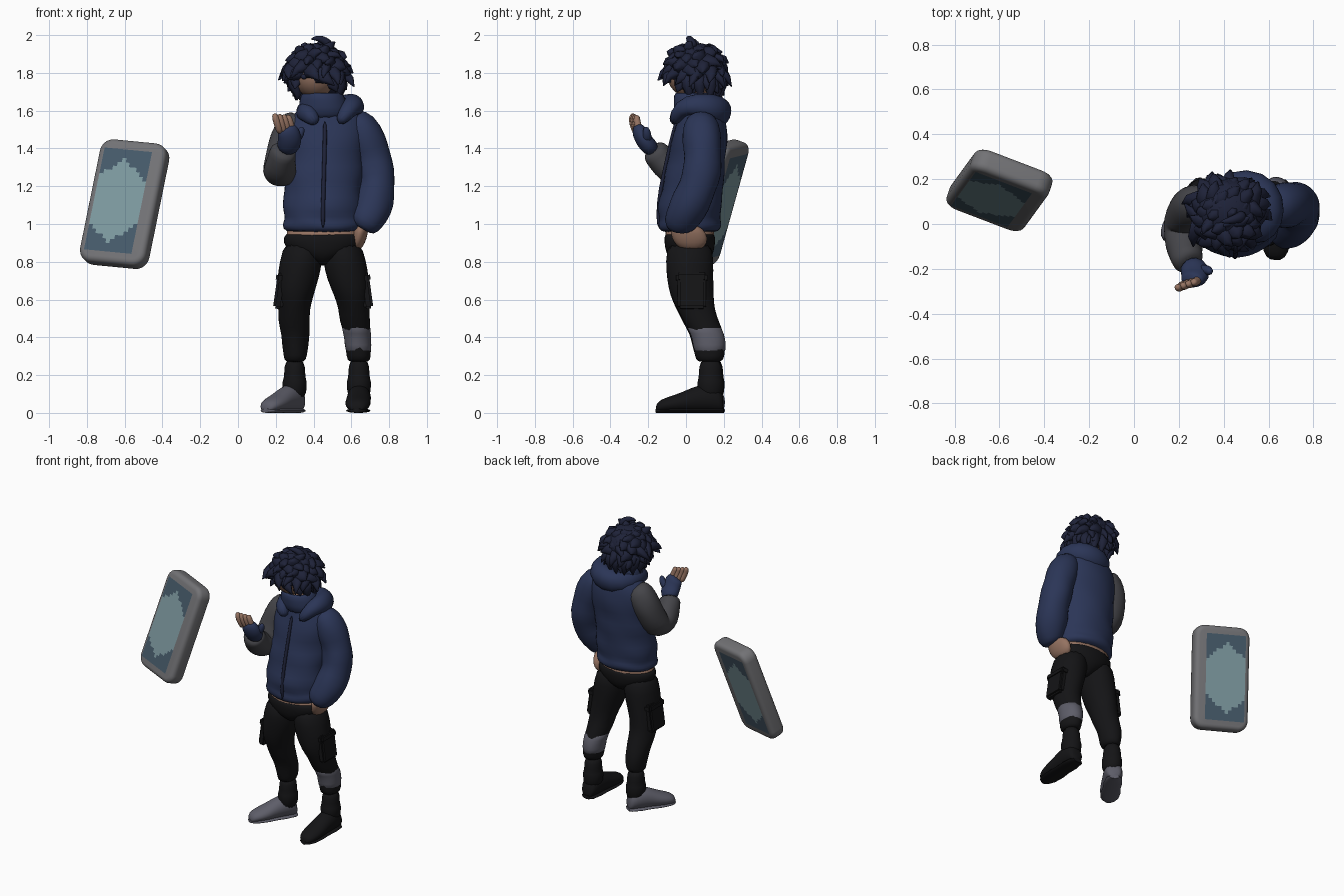
import bpy, bmesh, math, random
from mathutils import Vector as V, Matrix

random.seed(7)

def mat(name, r, g, b):
    m = bpy.data.materials.new(name)
    m.diffuse_color = (r, g, b, 1)
    return m

BLUE = mat("jacket_blue", .024, .036, .095)
DARK = mat("hair_navy", .013, .016, .04)
BLACK = mat("trouser_black", .007, .007, .008)
GREY = mat("sleeve_grey", .06, .06, .068)
LIGHT = mat("shoe_grey", .11, .11, .14)
SKIN = mat("skin", .30, .17, .12)
SHELL = mat("shell_grey", .17, .17, .18)
TEAL = mat("picture_teal", .20, .31, .34)
DEEP = mat("picture_deep_blue", .06, .10, .14)

def sweep(bm, rings, n=16, frame=None, side=(1, 0, 0), ripple=0.0):
    """Skin rings (x, y, z, rx, ry); frame = fixed (side, up), None = follow the path."""
    pts = [V(r[:3]) for r in rings]
    s, loops = V(side), []
    for i, r in enumerate(rings):
        if frame:
            s, u = V(frame[0]), V(frame[1])
        else:
            t = (pts[min(i + 1, len(pts) - 1)] - pts[max(i - 1, 0)]).normalized()
            s = (s - t * s.dot(t)).normalized()
            u = t.cross(s)
        loop = []
        for k in range(n):
            a = 2 * math.pi * k / n
            f = 1 + ripple * (math.sin(5 * a + 2.3 * i) + .6 * math.sin(3 * a - 1.7 * i))
            loop.append(bm.verts.new(pts[i] + s * math.cos(a) * r[3] * f + u * math.sin(a) * r[-1] * f))
        loops.append(loop)
    for a, b in zip(loops, loops[1:]):
        for k in range(n):
            bm.faces.new((a[k], a[(k + 1) % n], b[(k + 1) % n], b[k]))
    bm.faces.new(loops[0][::-1])
    bm.faces.new(loops[-1])

def finish(name, bm, m, sub=1):
    bmesh.ops.recalc_face_normals(bm, faces=bm.faces)
    for f in bm.faces:
        f.smooth = True
    me = bpy.data.meshes.new(name)
    bm.to_mesh(me)
    bm.free()
    ob = bpy.data.objects.new(name, me)
    bpy.context.collection.objects.link(ob)
    me.materials.append(m)
    if sub:
        ob.modifiers.new("smooth", "SUBSURF").levels = sub
        ob.modifiers["smooth"].render_levels = sub
    return ob

FLAT = ((1, 0, 0), (0, 1, 0))

def loft(name, rings, m, n=16, frame=None, ripple=0.0, sub=1, side=(1, 0, 0)):
    bm = bmesh.new()
    sweep(bm, rings, n, frame, side, ripple)
    return finish(name, bm, m, sub)

def ball(name, loc, size, m):
    bm = bmesh.new()
    bmesh.ops.create_uvsphere(bm, u_segments=20, v_segments=12, radius=1,
                              matrix=Matrix.Translation(loc) @ Matrix.Diagonal((*size, 1)))
    return finish(name, bm, m, 0)

def block(name, loc, size, m, rot=0.0, bevel=.012):
    bm = bmesh.new()
    bmesh.ops.create_cube(bm, size=1, matrix=Matrix.Translation(loc) @ Matrix.Rotation(rot, 4, 'Y')
                          @ Matrix.Diagonal((*size, 1)))
    bmesh.ops.bevel(bm, geom=bm.edges[:], offset=bevel, segments=2, affect='EDGES')
    return finish(name, bm, m, 0)

# Jacket body with puffy folds and a hem band
loft("jacket_body", [(.45, .02, .95, .185, .14), (.45, .02, .975, .215, .168), (.45, .02, 1.01, .212, .168),
     (.45, .02, 1.03, .203, .158), (.45, .02, 1.10, .222, .178), (.45, .035, 1.18, .196, .155),
     (.455, .043, 1.27, .216, .165), (.46, .058, 1.34, .196, .146), (.465, .07, 1.43, .218, .155),
     (.47, .08, 1.52, .215, .135), (.475, .085, 1.585, .18, .12), (.47, .07, 1.64, .12, .10)],
     BLUE, 24, FLAT, .026)
loft("jacket_zip", [(.45, -.142, .97, .012, .012), (.45, -.15, 1.1, .012, .012), (.455, -.117, 1.27, .012, .012),
     (.46, -.08, 1.43, .012, .012), (.46, -.05, 1.55, .012, .012)], DARK, 8, FLAT)

# Stand-up collar and the hood lying around the neck
loft("collar", [(.46, .06, 1.54, .15, .12), (.455, .055, 1.62, .135, .12), (.445, .045, 1.69, .115, .115),
     (.445, .045, 1.70, .09, .09), (.45, .05, 1.66, .08, .08)], BLUE, 18, FLAT, .02)
hood = [(.42, -.07, 1.53, .03), (.365, -.045, 1.59, .05), (.35, .06, 1.60, .06), (.40, .15, 1.585, .077),
        (.50, .175, 1.59, .088), (.59, .14, 1.61, .082), (.62, .05, 1.635, .062), (.598, -.03, 1.62, .05),
        (.53, -.07, 1.53, .03)]
loft("hood", hood, BLUE, 12, None, .04, side=(0, 0, 1))

# Sleeve with the hand in the pocket
loft("left_sleeve", [(.59, .08, 1.57, .06), (.64, .08, 1.525, .10), (.687, .085, 1.43, .108), (.71, .09, 1.36, .095),
     (.725, .085, 1.28, .11), (.735, .065, 1.20, .096), (.722, .03, 1.12, .11), (.70, -.01, 1.05, .098),
     (.665, -.035, 1.00, .09), (.65, -.03, .975, .06)], BLUE, 16, None, .035)
loft("left_hand", [(.655, -.01, 1.0, .04, .08), (.645, .015, .95, .045, .10), (.635, .025, .90, .04, .095),
     (.62, .03, .86, .03, .05)], SKIN, 12, FLAT)

# Raised sleeve
loft("right_sleeve", [(.33, .10, 1.57, .06), (.295, .09, 1.525, .09), (.26, .08, 1.44, .098), (.236, .055, 1.37, .09),
     (.225, .015, 1.285, .096), (.222, -.035, 1.27, .088), (.222, -.09, 1.30, .088), (.23, -.135, 1.345, .074),
     (.24, -.165, 1.385, .074), (.25, -.18, 1.40, .05)], GREY, 16, None, .035)

# Raised hand: palm, four closed fingers, thumb
loft("right_palm", [(.25, -.17, 1.385, .05, .045), (.272, -.205, 1.42, .068, .048), (.275, -.235, 1.46, .066, .045),
     (.26, -.25, 1.50, .058, .04), (.25, -.25, 1.515, .04, .025)], BLUE, 12)
bm = bmesh.new()
for i in range(4):
    x, y = .205 + i * .023, -.272 + i * .008
    sweep(bm, [(x + .02, y + .01, 1.475, .02), (x + .004, y - .01, 1.53, .021),
               (x - .008, y - .014, 1.565, .02), (x - .012, y - .006, 1.586 - i * .004, .013)], 8)
finish("right_fingers", bm, SKIN)
loft("right_thumb", [(.29, -.21, 1.44, .03), (.325, -.205, 1.465, .027), (.338, -.21, 1.50, .02),
     (.338, -.215, 1.515, .01)], BLUE, 8)

# Midriff and trousers
loft("midriff", [(.45, .02, .91, .195, .128), (.45, .02, .97, .19, .13)], SKIN, 20, FLAT, 0, 0)
loft("trouser_seat", [(.45, .02, .955, .20, .13), (.45, .02, .935, .21, .137), (.45, .02, .87, .213, .135),
     (.45, .02, .82, .10, .115), (.45, .02, .79, .03, .07), (.45, .02, .78, .02, .05)], BLACK, 20, FLAT, .008)
left = [(.55, .02, .92, .10, .12), (.565, .02, .80, .117, .13), (.583, .02, .71, .114, .125), (.603, .03, .62, .097, .118),
        (.615, .055, .55, .083, .10), (.62, .08, .48, .082, .096), (.632, .115, .42, .070, .086),
        (.636, .125, .36, .069, .087), (.64, .125, .30, .066, .08), (.64, .125, .265, .058, .068)]
right = [(.345, .02, .92, .10, .12), (.335, .02, .80, .116, .13), (.318, .02, .71, .112, .125), (.302, .03, .62, .097, .118),
         (.297, .05, .55, .085, .10), (.298, .075, .48, .085, .096), (.303, .105, .42, .076, .088),
         (.303, .12, .36, .072, .087), (.305, .125, .30, .062, .078), (.30, .125, .265, .055, .066)]
for nm, legs in (("left", left), ("right", right)):
    loft(nm + "_trouser_leg", legs, BLACK, 16, FLAT, .03)
loft("left_shin_patch", [(x, y, z, a + .003, b + .003) for x, y, z, a, b in left[5:9]], LIGHT, 16, FLAT, .03)

# Cargo pockets with flaps on the outer thighs
for nm, x, s in (("left", .68, 1), ("right", .222, -1)):
    block(nm + "_cargo_pocket", (x, .03, .64), (.05, .15, .18), BLACK, -s * .14)
    block(nm + "_pocket_flap", (x - s * .008, .03, .715), (.058, .165, .05), BLACK, -s * .14)

# Boots: shaft plus a foot swept from heel to toe
def boot(nm, heel, ang, length, m, sx, sy):
    d = V((math.sin(ang), -math.cos(ang), 0))
    prof = [(0, .035, .07), (.05, .055, .14), (.25, .066, .155), (.45, .063, .135), (.65, .070, .10),
            (.85, .064, .078), (.96, .045, .06), (1, .022, .035)]
    rings = [(heel[0] + d.x * t * length, heel[1] + d.y * t * length, h / 2 + .004, w, h / 2) for t, w, h in prof]
    axes = ((math.cos(ang), math.sin(ang), 0), (0, 0, 1))
    loft(nm + "_foot", rings, m, 16, axes)
    loft(nm + "_sole", [(x, y, .012, w * .92, .012) for x, y, z, w, h in rings], m, 16, axes, 0, 0)
    loft(nm + "_boot_shaft", [(sx, sy, .06, .06, .068), (sx, sy, .16, .068, .072), (sx, sy, .175, .062, .068),
         (sx, sy, .20, .056, .062), (sx, sy, .29, .056, .062)], BLACK, 16, FLAT, .012)

boot("left", (.645, .20), -.04, .36, BLACK, .64, .13)
boot("right", (.325, .19), -.58, .325, LIGHT, .30, .135)

# Head with neck
ball("head", (.41, .035, 1.79), (.12, .135, .125), SKIN)
loft("neck", [(.45, .06, 1.58, .065, .065), (.43, .055, 1.74, .06, .065)], SKIN, 14, FLAT)
for nm, x in (("left_eye", .44), ("right_eye", .35)):
    ball(nm, (x, -.082, 1.78), (.018, .012, .014), DARK)

# Hair: cap, spiral of bent pointed locks, and a curled cowlick
C = V((.415, .05, 1.82))
ball("hair_cap", C + V((0, .012, .008)), (.148, .143, .13), DARK)
bm = bmesh.new()
N = 84
for i in range(N):
    z = 1 - 1.85 * (i + .5) / N
    a = i * 2.39996
    q = math.sqrt(1 - z * z)
    d = V((q * math.cos(a), q * math.sin(a), z))
    if z < -.3 and d.y < -.45 and abs(d.x) < .45:
        continue
    e = V((d.x * .165, d.y * .165, d.z * .14))
    swirl = V((-d.y, d.x, 0)) * random.uniform(-.05, .06)
    drop = V((0, 0, -random.uniform(.015, .06) * (1.1 - abs(z))))
    out = random.uniform(.94, 1.12)
    w = random.uniform(.034, .05)
    p = [C + e * .55, C + e * .86 + swirl * .1, C + e * .98 * out + swirl * .6 + drop * .4,
         C + e * 1.1 * out + swirl * 1.3 + drop * 1.2]
    sweep(bm, [(*p[0], w, w), (*p[1], w * 1.1, w * .8), (*p[2], w * .6, w * .45), (*p[3], .003, .003)], 6,
          side=d.orthogonal().normalized())
# Shaggy locks falling into the collar
for k in range(9):
    a = math.radians(-20 + 27.5 * k)
    x, y = math.cos(a), math.sin(a)
    sweep(bm, [(.415 + x * .12, .05 + y * .12, 1.79, .04), (.42 + x * .125, .055 + y * .13, 1.73, .036),
               (.425 + x * .115, .06 + y * .12, 1.685, .018), (.425 + x * .12, .06 + y * .12, 1.655, .003)], 6)
finish("hair_locks", bm, DARK, 0)
loft("hair_cowlick", [(.485, .04, 1.93, .028), (.475, .03, 1.962, .026), (.445, .02, 1.979, .021),
     (.41, .012, 1.985, .014), (.385, .01, 1.978, .003)], DARK, 8, side=(0, 1, 0))

# Tilted floating slab with a picture on both faces
u = V((.93, -.355, -.09)).normalized()
v = V((.13, .175, .63))
v = (v - u * v.dot(u)).normalized()
b = v.cross(u)
M = Matrix((u, b, v)).transposed().to_4x4()
M.translation = (-.6, .15, 1.105)
W, T, H = .375, .105, .685
bm = bmesh.new()
bmesh.ops.create_cube(bm, size=1, matrix=Matrix.Diagonal((W, T, H, 1)))
corner = [e for e in bm.edges if abs(e.verts[0].co.y - e.verts[1].co.y) > .05]
bmesh.ops.bevel(bm, geom=corner, offset=.07, segments=6, affect='EDGES', profile=.5)
rim = [e for e in bm.edges if abs(e.verts[0].co.y - e.verts[1].co.y) < .01]
bmesh.ops.bevel(bm, geom=rim, offset=.03, segments=4, affect='EDGES', profile=.5)
finish("slab", bm, SHELL, 0).matrix_world = M
for nm, s in (("front", -1), ("back", 1)):
    bm = bmesh.new()
    bmesh.ops.create_grid(bm, x_segments=12, y_segments=24, size=.5)
    for q in bm.verts:
        q.co = V((q.co.x * .27 - .02, s * (T / 2 + .001), q.co.y * .57))
    for f in bm.faces:
        c = f.calc_center_median()
        f.material_index = int(abs(c.z) + .9 * abs(c.x + .03) > .24)
    pic = finish(nm + "_picture", bm, TEAL, 0)
    pic.data.materials.append(DEEP)
    pic.matrix_world = M

# Crisp creases on the blocky parts
bpy.ops.object.select_all(action='DESELECT')
for ob in bpy.data.objects:
    if any(k in ob.name for k in ("slab", "pocket", "sole")):
        ob.select_set(True)
        bpy.context.view_layer.objects.active = ob
bpy.ops.object.shade_smooth_by_angle(angle=math.radians(40))
